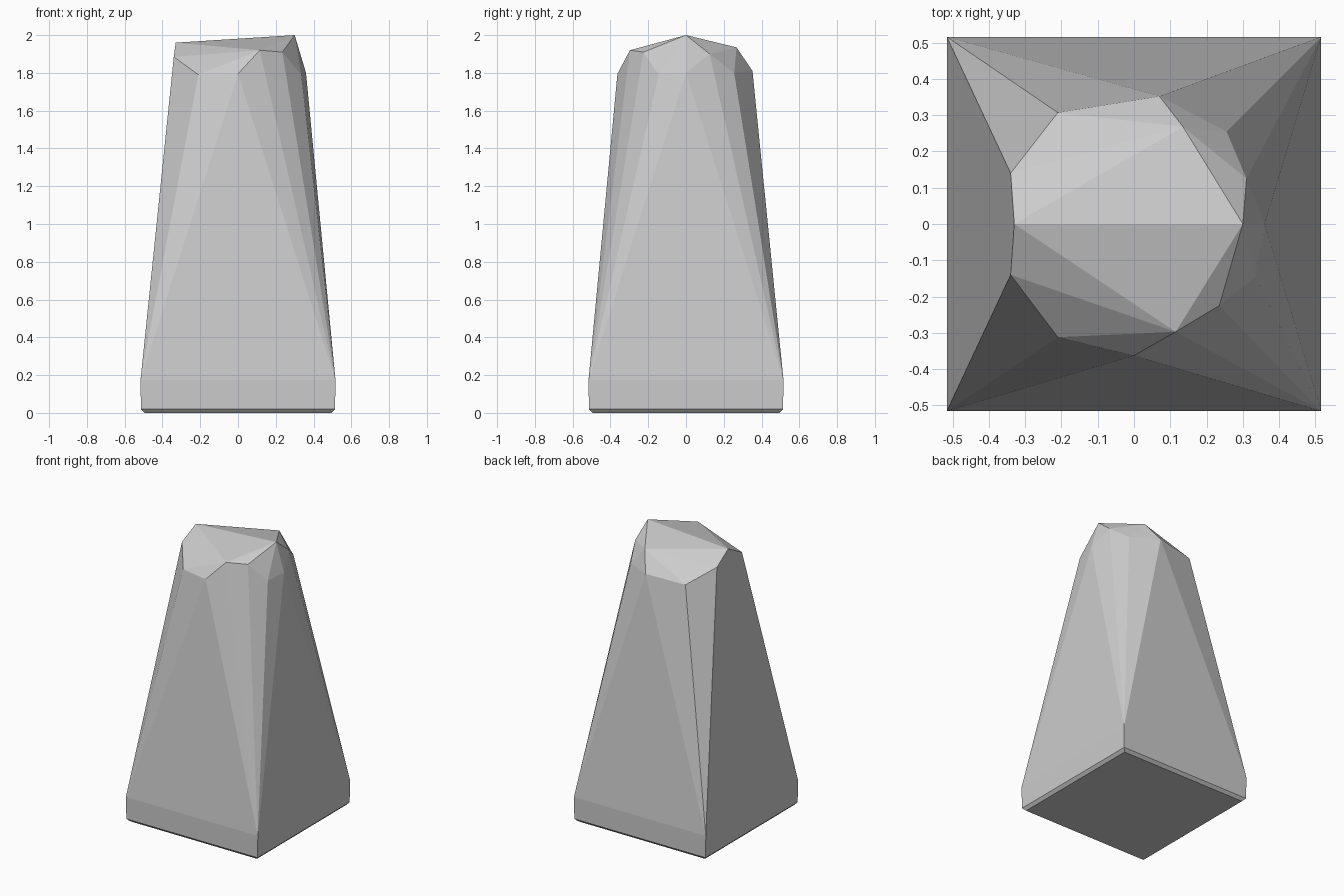
import bpy, bmesh

if "Cube" in bpy.data.objects:
    bpy.data.objects.remove(bpy.data.objects["Cube"])

# Crown of the faceted stone pillar
crown = [
    (0.30, 0, 2.0), (-0.33, 0, 1.96),
    (0.115, -0.297, 1.92), (0.235, -0.225, 1.91),
    (0.135, 0.268, 1.935), (0.31, 0.125, 1.90),
    (-0.34, -0.14, 1.885), (-0.34, 0.14, 1.885),
    (-0.21, -0.312, 1.79), (0, -0.363, 1.795), (0.335, -0.145, 1.79),
    (0.36, 0, 1.80), (0.255, 0.255, 1.80), (0.07, 0.352, 1.81),
    (-0.21, 0.307, 1.79),
]

# Square foot: narrow underside, chamfer, short upright band
foot = [(sx * r, sy * r, z)
        for r, z in ((0.495, 0), (0.514, 0.02), (0.516, 0.175))
        for sx in (-1, 1) for sy in (-1, 1)]

# Wrap the points in one flat-faced hull
bm = bmesh.new()
for p in crown + foot:
    bm.verts.new(p)
hull = bmesh.ops.convex_hull(bm, input=bm.verts[:])
loose = [v for v in bm.verts if not v.link_faces]
bmesh.ops.delete(bm, geom=loose, context='VERTS')
bmesh.ops.recalc_face_normals(bm, faces=bm.faces[:])

mesh = bpy.data.meshes.new("stone_pillar")
bm.to_mesh(mesh)
bm.free()
pillar = bpy.data.objects.new("stone_pillar", mesh)
bpy.context.collection.objects.link(pillar)
